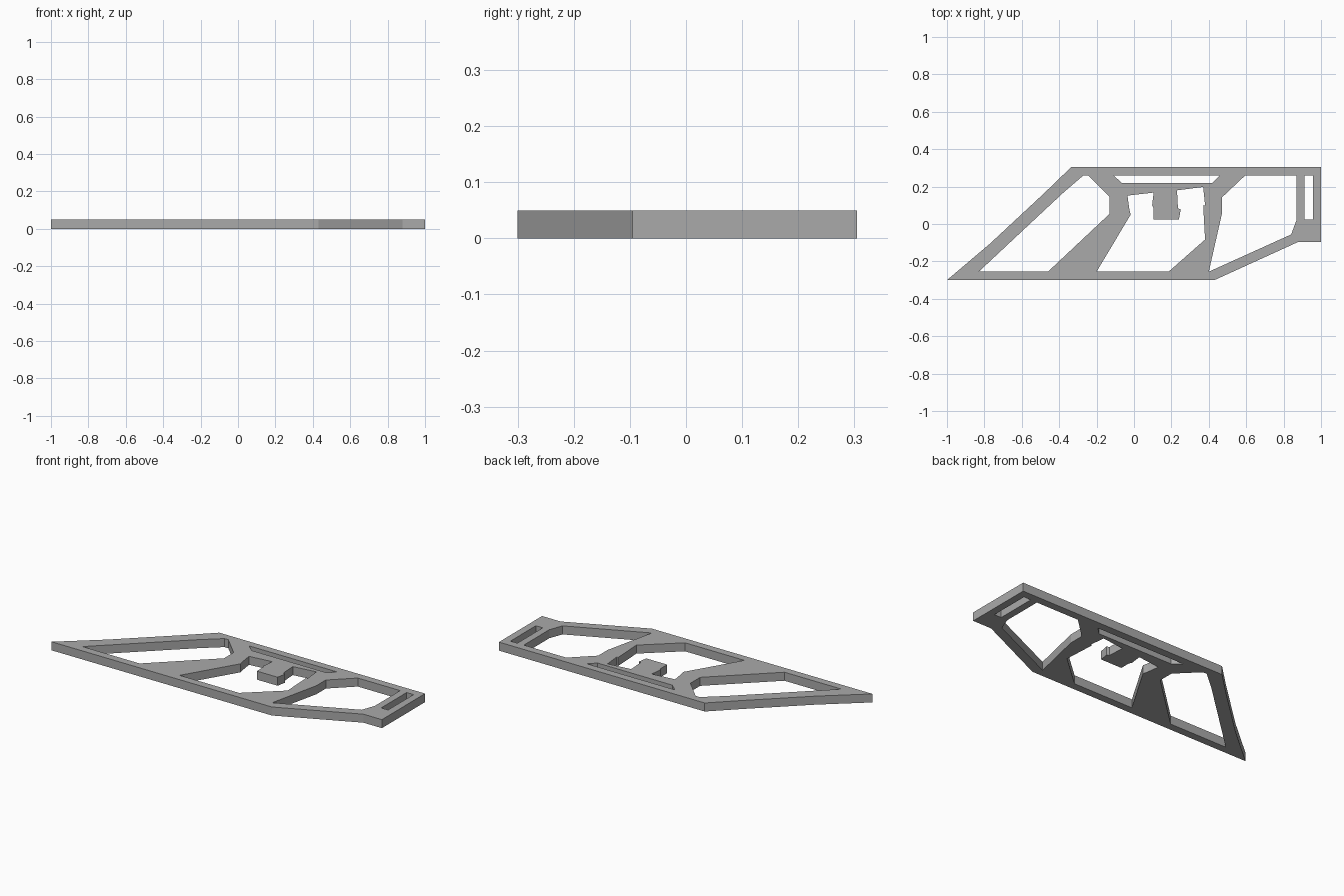
import bpy
import bmesh
from mathutils import Vector

THICKNESS = 0.05

cube = bpy.data.objects.get("Cube")
if cube:
    bpy.data.objects.remove(cube, do_unlink=True)


def make_material(name, color):
    material = bpy.data.materials.new(name)
    material.use_nodes = True
    material.diffuse_color = color
    shader = material.node_tree.nodes["Principled BSDF"]
    shader.inputs["Base Color"].default_value = color
    shader.inputs["Roughness"].default_value = 0.6
    return material


def add_loop(bm, points):
    """Add one closed outline in the ground plane."""
    verts = [bm.verts.new((x, y, 0)) for x, y in points]
    return [bm.edges.new((a, b)) for a, b in zip(verts, verts[1:] + verts[:1])]


def pierced_plate(name, outline, openings, thickness, material):
    """Fill an outline around its openings and extrude it upward."""
    bm = bmesh.new()
    edges = []
    for loop in [outline] + openings:
        edges += add_loop(bm, loop)
    bmesh.ops.triangle_fill(bm, edges=edges, use_beauty=True, normal=Vector((0, 0, 1)))
    raised = bmesh.ops.extrude_face_region(bm, geom=bm.faces[:], use_keep_orig=True)
    top_verts = [g for g in raised["geom"] if isinstance(g, bmesh.types.BMVert)]
    bmesh.ops.translate(bm, verts=top_verts, vec=(0, 0, thickness))
    bmesh.ops.recalc_face_normals(bm, faces=bm.faces[:])
    mesh = bpy.data.meshes.new(name)
    bm.to_mesh(mesh)
    bm.free()
    mesh.materials.append(material)
    plate = bpy.data.objects.new(name, mesh)
    bpy.context.collection.objects.link(plate)
    return plate


# Outer edge with a slightly bowed sloping side
outline = [(-1, -.3), (.43, -.3), (.88, -.095), (1, -.095), (1, .305),
           (-.335, .305), (-.48, .165), (-.77, -.105)]

# Large window beside the sloping side
slanted_window = [(-.83, -.255), (-.46, -.255), (-.13, .055), (-.13, .145),
                  (-.245, .26), (-.27, .26), (-.375, .17), (-.52, .035)]

# Middle window, with the tab hanging into it
tab_window = [(-.2, -.255), (.185, -.255), (.38, -.083), (.37, .1),
              (.38, .1), (.37, .198), (.23, .18), (.235, .083),
              (.25, .078), (.24, .024), (.105, .024), (.105, .083),
              (.097, .1), (.105, .168), (-.035, .152), (-.025, .08),
              (-.018, .05)]

# Window near the short end
end_window = [(.595, .26), (.87, .26), (.87, .024), (.84, -.056),
              (.4, -.255), (.47, .055), (.47, .142)]

# Narrow slots
long_slot = [(-.11, .26), (.46, .26), (.42, .22), (-.065, .22)]
end_slot = [(.912, .26), (.957, .26), (.957, .024), (.912, .024)]

gray = make_material("plain gray", (.4, .4, .4, 1))
pierced_plate("pierced_frame_plate", outline,
              [slanted_window, tab_window, end_window, long_slot, end_slot],
              THICKNESS, gray)
